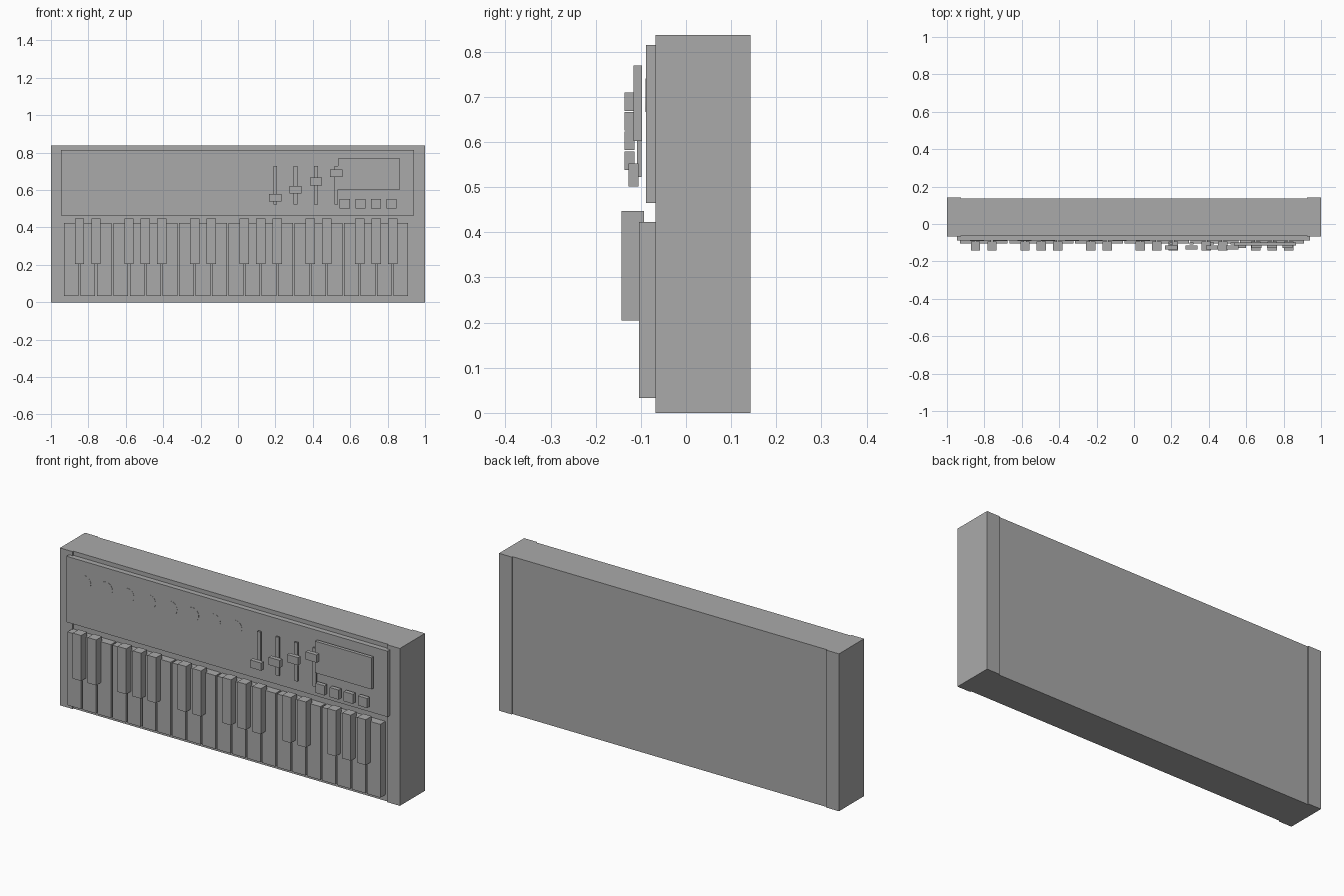
import bpy
from math import pi

cube = bpy.data.objects.get("Cube")
if cube:
    bpy.data.objects.remove(cube, do_unlink=True)

grey = bpy.data.materials.new("plain_grey")
GREY = (0.4, 0.4, 0.4, 1)
grey.diffuse_color = GREY
grey.use_nodes = True
grey.node_tree.nodes["Principled BSDF"].inputs["Base Color"].default_value = GREY


def box(name, x, y, z):
    """Box spanning the (low, high) ranges x, y and z."""
    spans = (x, y, z)
    bpy.ops.mesh.primitive_cube_add(size=1, location=[(a + b) / 2 for a, b in spans])
    ob = bpy.context.object
    ob.name = name
    ob.scale = [b - a for a, b in spans]
    bpy.ops.object.transform_apply(location=False, rotation=False, scale=True)
    ob.data.materials.append(grey)
    return ob


def around(centre, width):
    return centre - width / 2, centre + width / 2


# Case: recessed middle between two slightly deeper end cheeks
HEIGHT = 0.837
box("case", (-0.925, 0.925), (-0.061, 0.137), (0, HEIGHT))
box("right_cheek", (-1, -0.925), (-0.068, 0.143), (0, HEIGHT))
box("left_cheek", (0.925, 1), (-0.068, 0.143), (0, HEIGHT))

# Raised control panel
box("control_panel", (-0.947, 0.942), (-0.089, -0.058), (0.465, 0.815))

# White keys
START, PITCH, GAP = -0.931, 0.0881, 0.009
for i in range(21):
    x = START + i * PITCH
    box(f"white_key_{i + 1}", (x, x + PITCH - GAP), (-0.104, -0.058), (0.033, 0.423))

# Black keys, none after the third and last key of each seven
for i in range(20):
    if i % 7 in (2, 6):
        continue
    x = START + (i + 1) * PITCH - GAP / 2
    box(f"black_key_{i + 1}", around(x, 0.05), (-0.143, -0.093), (0.205, 0.447))

# Flush round dials
for i in range(8):
    bpy.ops.mesh.primitive_cylinder_add(
        vertices=32, radius=0.037, depth=0.02,
        location=(-0.84 + i * 0.127, -0.08, 0.704), rotation=(pi / 2, 0, 0))
    dial = bpy.context.object
    dial.name = f"dial_{i + 1}"
    dial.data.materials.append(grey)
    bpy.ops.object.shade_smooth_by_angle()

# Sliders: thin track with a handle, each set higher than the one before
for i in range(4):
    x = 0.199 + i * 0.1087
    box(f"slider_track_{i + 1}", around(x, 0.02), (-0.109, -0.099), (0.523, 0.728))
    box(f"slider_handle_{i + 1}", around(x, 0.065), (-0.136, -0.114),
        around(0.559 + i * 0.0435, 0.041))

# Display and the row of buttons under it
box("display", (0.534, 0.866), (-0.116, -0.098), (0.602, 0.77))
for i in range(4):
    box(f"button_{i + 1}", around(0.571 + i * 0.0835, 0.054), (-0.127, -0.105), (0.502, 0.553))
